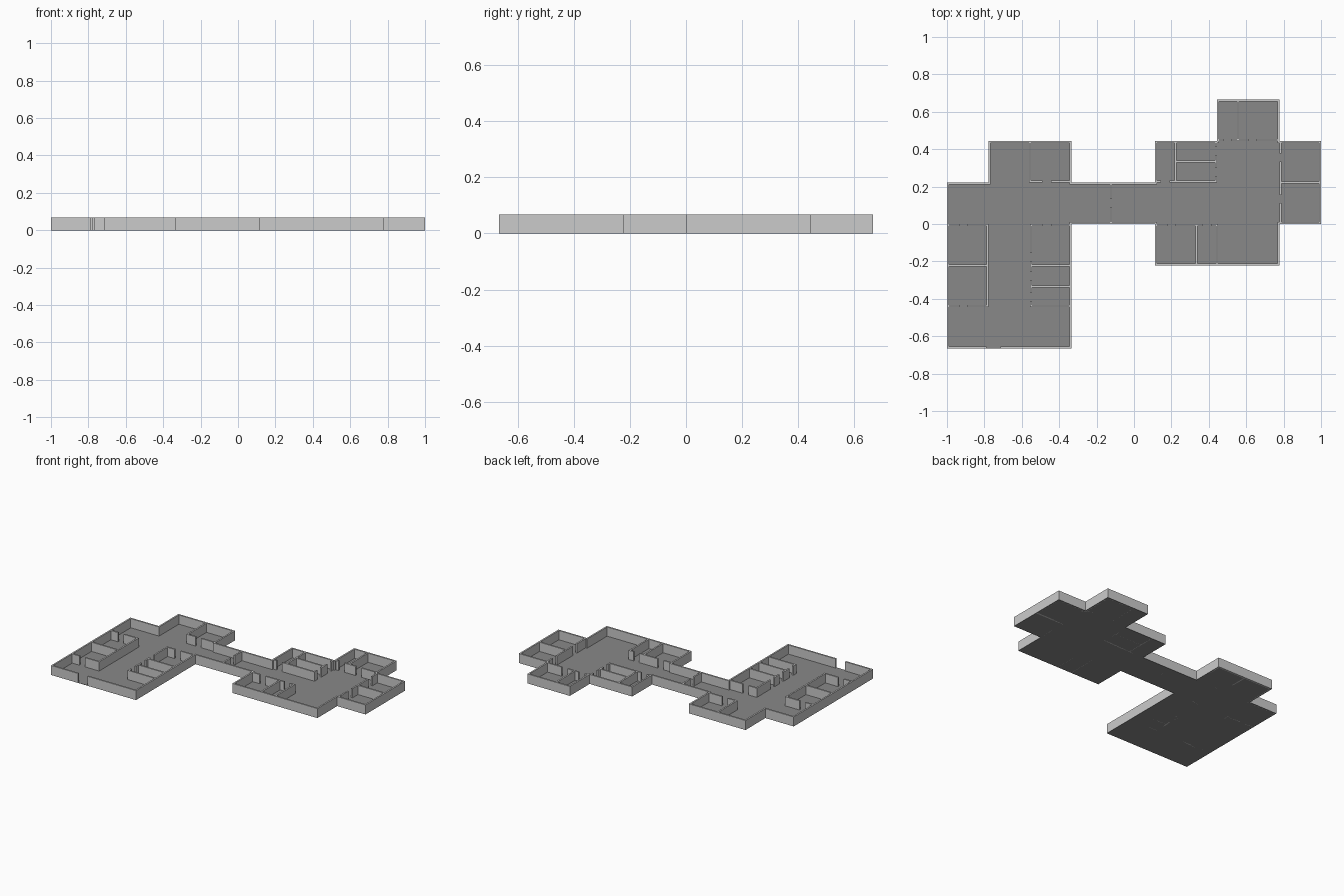
import bpy, bmesh
from mathutils import Vector

if "Cube" in bpy.data.objects:
    bpy.data.objects.remove(bpy.data.objects["Cube"])

U = 1 / 9          # plan module
T = 0.1            # wall thickness in modules
H = 0.067          # wall height
FLOOR = 0.002      # floor thickness


def make_object(name, bm):
    bmesh.ops.recalc_face_normals(bm, faces=bm.faces)
    mesh = bpy.data.meshes.new(name)
    bm.to_mesh(mesh)
    bm.free()
    obj = bpy.data.objects.new(name, mesh)
    bpy.context.collection.objects.link(obj)
    return obj


def prism(name, pts, z0, z1):
    bm = bmesh.new()
    face = bm.faces.new([bm.verts.new((x * U, y * U, z0)) for x, y in pts])
    ext = bmesh.ops.extrude_face_region(bm, geom=[face], use_keep_orig=True)
    verts = [g for g in ext["geom"] if isinstance(g, bmesh.types.BMVert)]
    bmesh.ops.translate(bm, verts=verts, vec=(0, 0, z1 - z0))
    return make_object(name, bm)


def inner_path(path):
    """Offset an open right-angled path to its left by the wall thickness."""
    pts = [Vector(p) for p in path]
    dirs = [(b - a).normalized() for a, b in zip(pts, pts[1:])]
    norms = [Vector((-d.y, d.x)) for d in dirs]
    out = [pts[0] + norms[0] * T]
    for p, n0, n1 in zip(pts[1:-1], norms, norms[1:]):
        out.append(p + (n0 + n1) * T)
    return out + [pts[-1] + norms[-1] * T]


def wall(name, axis, pos, start, end, doors=()):
    """Straight wall along an axis, its low side at pos, with door gaps."""
    edges = [start] + [e for c in doors for e in (c - 0.2, c + 0.2)] + [end]
    for i, (a, b) in enumerate(zip(edges[::2], edges[1::2])):
        if axis == "x":
            x0, x1, y0, y1 = a, b, pos, pos + T
        else:
            x0, x1, y0, y1 = pos, pos + T, a, b
        prism(f"{name}_{i + 1}", [(x0, y0), (x1, y0), (x1, y1), (x0, y1)], 0, H)


# floor slab following the building outline
outline = [(-9, -6), (-3, -6), (-3, 0), (1, 0), (1, -2), (7, -2), (7, 0), (9, 0),
           (9, 4), (7, 4), (7, 6), (4, 6), (4, 4), (1, 4), (1, 2), (-3, 2),
           (-3, 4), (-7, 4), (-7, 2), (-9, 2)]
floor = prism("floor", outline, 0, FLOOR)
mat = bpy.data.materials.new("dark_floor")
mat.diffuse_color = (0.25, 0.25, 0.25, 1)
mat.use_nodes = True
mat.node_tree.nodes["Principled BSDF"].inputs["Base Color"].default_value = mat.diffuse_color
floor.data.materials.append(mat)

# outer wall, open at the front entrance
path = [(-6.43, -6)] + outline[1:] + [outline[0], (-7.1, -6)]
inner = inner_path(path)
bm = bmesh.new()
rings = []
for (x, y), q in zip(path, inner):
    rings.append([bm.verts.new((px * U, py * U, z)) for px, py, z in
                  ((x, y, 0), (x, y, H), (q.x, q.y, H), (q.x, q.y, 0))])
for r0, r1 in zip(rings, rings[1:]):
    for k in range(4):
        j = (k + 1) % 4
        bm.faces.new((r0[k], r0[j], r1[j], r1[k]))
bm.faces.new(rings[0])
bm.faces.new(rings[-1])
make_object("outer_wall", bm)

C = T / 2          # centres a dividing wall on its line
# west wing, left rooms
wall("west_room_side", "y", -7 - T, -4, 0)
wall("west_room_north", "x", -T, -9, -7, [-8.2])
wall("west_room_divider", "x", -2 - C, -9, -7)
wall("west_room_south", "x", -4, -9, -7, [-8.2])

# west wing, right rooms
wall("cell_side", "y", -5, -4, 0, [-3.5, -2.5, -1.6])
wall("cell_north", "x", -T, -5, -3, [-4.2])
wall("cell_divider_a", "x", -2 - C, -5, -3)
wall("cell_divider_b", "x", -3 - C, -5, -3)
wall("cell_south", "x", -4, -5, -3)

# west wing, upper room
wall("upper_room_side", "y", -5 - C, 2, 4)
wall("upper_room_south", "x", 2, -5, -3, [-4.2])

# corridor doorway
wall("corridor_door", "y", -1 - T - C, 0, 2, [1])

# east wing, upper left rooms
wall("closet_south", "x", 2, 1, 4, [1.5])
wall("closet_side", "y", 2 - C, 2, 4)
wall("small_room_divider", "x", 3 - C, 2, 4)
wall("small_room_side", "y", 4 - T, 2, 4, [2.5, 3.5])

# east wing, top rooms
wall("top_room_south", "x", 4, 4, 7, [4.5, 5.7])
wall("top_room_divider", "y", 5 - C, 4, 6)

# east wing, far right rooms
wall("east_room_side", "y", 7, 0, 4, [1.2, 3.2])
wall("east_room_divider", "x", 2 - C, 7, 9)

# east wing, lower rooms
wall("lower_room_north", "x", -T, 1, 4, [1.8, 3.5])
wall("lower_room_divider", "y", 3 - C, -2, 0)
wall("lower_room_side", "y", 4 - C, -2, 0)
